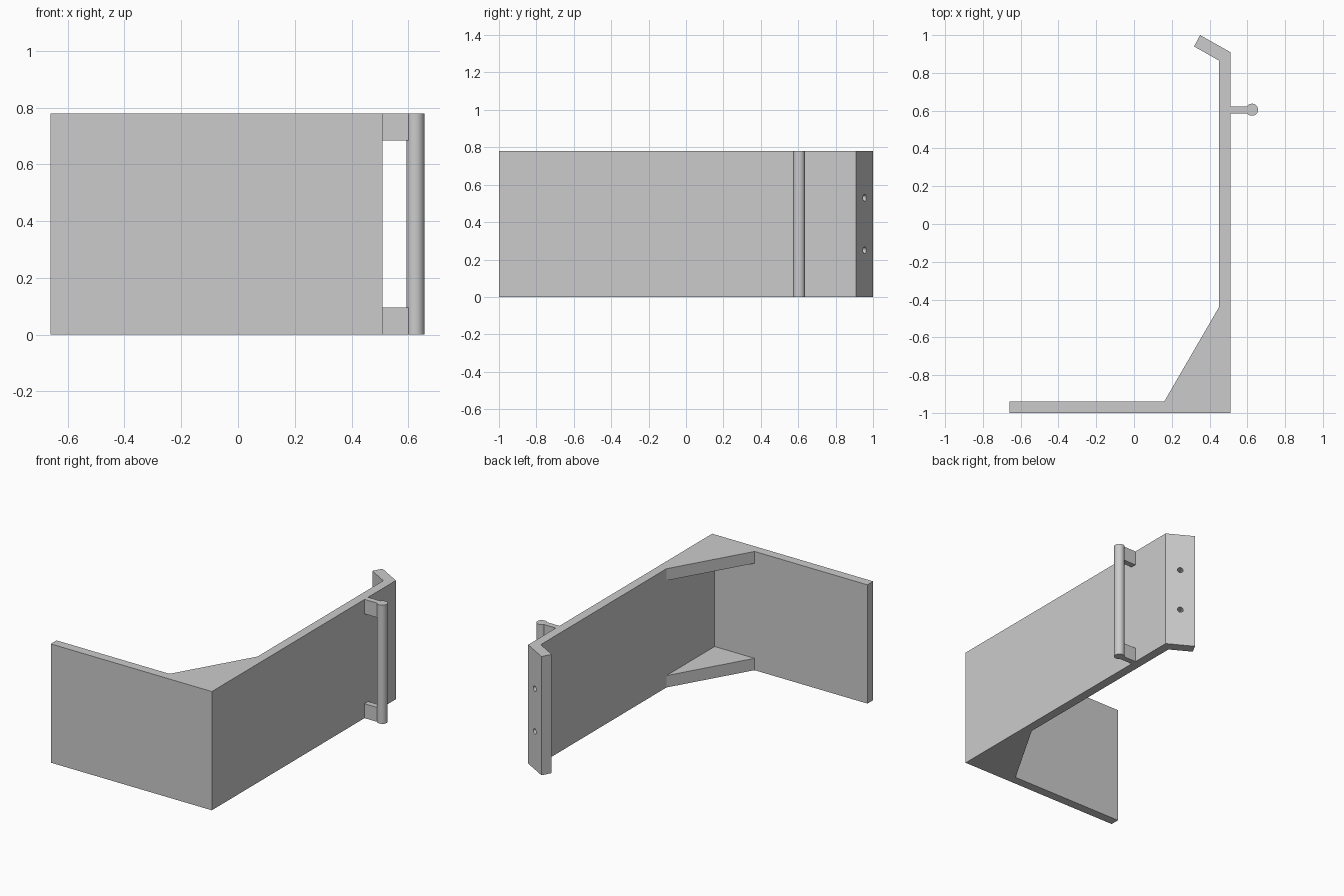
import bpy
import bmesh
import math
from mathutils import Vector

HEIGHT = 0.78
ARM = 0.095        # height of each handle arm
GUSSET = 0.078     # thickness of each corner gusset

if "Cube" in bpy.data.objects:
    bpy.data.objects.remove(bpy.data.objects["Cube"])

grey = bpy.data.materials.new("plain grey")
grey.use_nodes = True
colour = (0.6, 0.6, 0.6, 1)
grey.diffuse_color = colour
grey.node_tree.nodes["Principled BSDF"].inputs["Base Color"].default_value = colour


def prism(name, outline, z0, z1):
    """Extrude a plan outline from z0 up to z1."""
    bm = bmesh.new()
    face = bm.faces.new([bm.verts.new((x, y, z0)) for x, y in outline])
    grown = bmesh.ops.extrude_face_region(bm, geom=[face])
    top = [v for v in grown["geom"] if isinstance(v, bmesh.types.BMVert)]
    bmesh.ops.translate(bm, verts=top, vec=(0, 0, z1 - z0))
    bmesh.ops.recalc_face_normals(bm, faces=bm.faces)
    mesh = bpy.data.meshes.new(name)
    bm.to_mesh(mesh)
    bm.free()
    mesh.materials.append(grey)
    obj = bpy.data.objects.new(name, mesh)
    bpy.context.collection.objects.link(obj)
    return obj


def cylinder(name, radius, depth, location, direction=(0, 0, 1)):
    bpy.ops.mesh.primitive_cylinder_add(vertices=32, radius=radius, depth=depth, location=location)
    obj = bpy.context.object
    obj.name = name
    obj.rotation_euler = Vector(direction).to_track_quat("Z", "Y").to_euler()
    obj.data.materials.append(grey)
    return obj


def carve(target, cutter):
    """Subtract the cutter from the target, then discard the cutter."""
    cutter.hide_render = True
    mod = target.modifiers.new("cut", "BOOLEAN")
    mod.operation = "DIFFERENCE"
    mod.solver = "EXACT"
    mod.object = cutter
    bpy.ops.object.select_all(action="DESELECT")
    bpy.context.view_layer.objects.active = target
    target.select_set(True)
    bpy.ops.object.modifier_apply(modifier=mod.name)
    bpy.data.objects.remove(cutter)


# L-shaped panel with a braced corner and an angled end flange
panel = prism("angled_panel", [
    (-0.66, -1), (0.51, -1), (0.51, 0.91), (0.35, 1), (0.318, 0.94),
    (0.45, 0.865), (0.45, -0.44), (0.16, -0.94), (-0.66, -0.94)], 0, HEIGHT)

# Open the corner between the top and bottom gussets
pocket = prism("pocket_cutter", [(0.1, -0.94), (0.45, -0.94), (0.45, -0.34)],
               GUSSET, HEIGHT - GUSSET)
carve(panel, pocket)

# Two screw holes square to the flange
normal = Vector((math.sin(math.radians(30)), math.cos(math.radians(30)), 0))
for z in (0.25, 0.53):
    centre = Vector((0.43, 0.955, z)) - normal * 0.03
    carve(panel, cylinder("hole_cutter", 0.018, 0.15, centre, normal))

# Upright handle bar on two short arms
cylinder("handle_bar", 0.032, HEIGHT, (0.625, 0.605, HEIGHT / 2))
for name, z in (("lower_handle_arm", 0), ("upper_handle_arm", HEIGHT - ARM)):
    prism(name, [(0.51, 0.585), (0.61, 0.585), (0.61, 0.622), (0.51, 0.622)], z, z + ARM)

# Smooth the round surfaces while keeping edges crisp
bpy.ops.object.select_all(action="DESELECT")
for name in ("angled_panel", "handle_bar"):
    obj = bpy.data.objects[name]
    obj.select_set(True)
    bpy.context.view_layer.objects.active = obj
bpy.ops.object.shade_smooth_by_angle(angle=math.radians(30))
